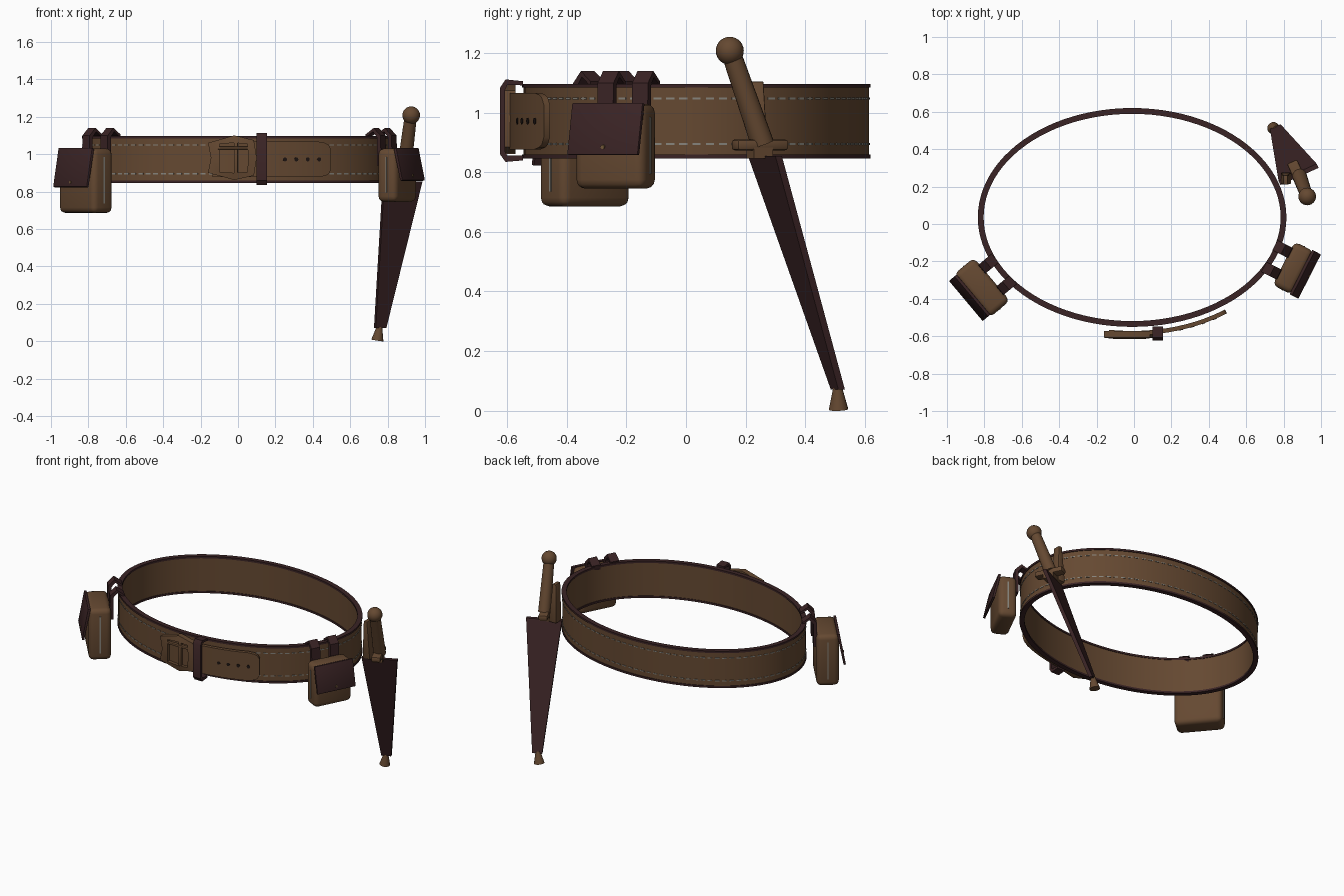
import bpy, bmesh, math
from mathutils import Vector, Matrix

if "Cube" in bpy.data.objects:
    bpy.data.objects.remove(bpy.data.objects["Cube"])

CX, CY, A, B = -0.01, 0.035, 0.82, 0.58   # belt ellipse


def material(name, rgb):
    m = bpy.data.materials.new(name)
    m.diffuse_color = (*rgb, 1)
    m.use_nodes = True
    m.node_tree.nodes["Principled BSDF"].inputs["Base Color"].default_value = m.diffuse_color
    return m


BROWN = material("brown leather", (0.130, 0.066, 0.031))
DARK = material("dark leather", (0.042, 0.017, 0.018))
THREAD = material("grey thread", (0.24, 0.23, 0.20))
BRASS = material("dull brass", (0.17, 0.10, 0.04))
HOLE = material("hole black", (0.012, 0.007, 0.006))


def finish(name, bm, mat, matrix=None, bevel=0, seg=2):
    if bevel:
        bmesh.ops.bevel(bm, geom=bm.edges[:], offset=bevel, segments=seg,
                        profile=0.5, affect='EDGES', clamp_overlap=True)
    if matrix:
        bm.transform(matrix)
    bmesh.ops.recalc_face_normals(bm, faces=bm.faces[:])
    me = bpy.data.meshes.new(name)
    bm.to_mesh(me)
    bm.free()
    ob = bpy.data.objects.new(name, me)
    bpy.context.collection.objects.link(ob)
    me.materials.append(mat)
    bpy.ops.object.select_all(action='DESELECT')
    ob.select_set(True)
    bpy.context.view_layer.objects.active = ob
    bpy.ops.object.shade_smooth_by_angle(angle=math.radians(35))
    return ob


def add_box(bm, lo, hi, matrix=None):
    lo, hi = Vector(lo), Vector(hi)
    m = Matrix.Translation((lo + hi) / 2) @ Matrix.Diagonal((*(hi - lo), 1))
    bmesh.ops.create_cube(bm, size=1, matrix=matrix @ m if matrix else m)


def box(name, lo, hi, mat, matrix=None, bevel=0, seg=2):
    bm = bmesh.new()
    add_box(bm, lo, hi)
    return finish(name, bm, mat, matrix, bevel, seg)


def loft(name, sections, mat, closed=False, matrix=None, bevel=0):
    """Skin equal-length point loops; cap the ends unless closed."""
    bm = bmesh.new()
    rows = [[bm.verts.new(p) for p in s] for s in sections]
    n, k = len(rows), len(rows[0])
    for i in range(n if closed else n - 1):
        a, b = rows[i], rows[(i + 1) % n]
        for j in range(k):
            bm.faces.new((a[j], a[(j + 1) % k], b[(j + 1) % k], b[j]))
    if not closed:
        bm.faces.new(rows[0])
        bm.faces.new(rows[-1])
    return finish(name, bm, mat, matrix, bevel)


def rod(name, p0, p1, r0, r1, mat, sides=20):
    p0, p1 = Vector(p0), Vector(p1)
    d = p1 - p0
    bm = bmesh.new()
    bmesh.ops.create_cone(bm, cap_ends=True, segments=sides, radius1=r0, radius2=r1, depth=d.length)
    q = d.to_track_quat('Z', 'Y').to_matrix().to_4x4()
    return finish(name, bm, mat, Matrix.Translation((p0 + p1) / 2) @ q)


def on_belt(t, d, z):
    n = Vector((math.cos(t) / A, math.sin(t) / B)).normalized()
    return Vector((CX + A * math.cos(t) + d * n.x, CY + B * math.sin(t) + d * n.y, z))


def belt_frame(t, d, z):
    n = math.atan2(math.sin(t) / B, math.cos(t) / A)
    return Matrix.Translation(on_belt(t, d, z)) @ Matrix.Rotation(n, 4, 'Z')


def hoop(name, d0, d1, z0, z1, mat):
    secs = [[on_belt(2 * math.pi * i / 96, d, z) for d, z in ((d0, z0), (d1, z0), (d1, z1), (d0, z1))]
            for i in range(96)]
    loft(name, secs, mat, closed=True)


# belt and its edge trims
hoop("belt", -0.022, 0, 0.855, 1.09, BROWN)
hoop("belt_top_trim", -0.026, 0.005, 1.084, 1.097, DARK)
hoop("belt_bottom_trim", -0.026, 0.005, 0.847, 0.860, DARK)

# stitching, spaced evenly along the belt
fine = [on_belt(2 * math.pi * i / 2000, 0, 0) for i in range(2001)]
arc = [0]
for p, q in zip(fine, fine[1:]):
    arc.append(arc[-1] + (q - p).length)
bm = bmesh.new()
k = 0
for i in range(2000):
    if arc[i] >= k * arc[-1] / 100:
        k += 1
        for z in (0.895, 1.048):
            add_box(bm, (-0.003, -0.014, -0.003), (0.003, 0.014, 0.003),
                    belt_frame(2 * math.pi * i / 2000, 0, z))
finish("belt_stitching", bm, THREAD)

# overlapping strap end with punched holes
cols = [(-0.13 + 0.045 * i, 0.095) for i in range(13)] + [(0.445, 0.088), (0.462, 0.078), (0.474, 0.055)]
secs = []
for x, h in cols:
    t = -math.acos((x - CX) / A)
    secs.append([on_belt(t, d, 0.972 + s * h) for d, s in ((0.027, -1), (0.05, -1), (0.05, 1), (0.027, 1))])
loft("strap_end", secs, BROWN)
for i in range(4):
    f = belt_frame(-math.acos((0.24 + 0.058 * i - CX) / A), 0.05, 0.972)
    rod(f"strap_hole_{i}", f @ Vector((-0.003, 0, 0)), f @ Vector((0.002, 0, 0)), 0.011, 0.011, HOLE, 12)

# buckle: frame, bar and prong
outer = [(-.16, .90), (-.02, .862), (.085, .885), (.1, .98), (.085, 1.075), (-.02, 1.1), (-.16, 1.06), (-.145, .98)]
inner = [(-.1, .905), (-.02, .9), (.05, .905), (.055, .98), (.05, 1.055), (-.02, 1.06), (-.1, 1.055), (-.1, .98)]
secs = [[(o[0], -.572, o[1]), (o[0], -.608, o[1]), (i[0], -.615, i[1]), (i[0], -.572, i[1])]
        for o, i in zip(outer, inner)]
loft("buckle_frame", secs, BROWN, closed=True)
box("buckle_bar", (-.022, -.612, .89), (.0, -.585, 1.07), BROWN, bevel=.005)
box("buckle_prong", (-.11, -.616, 1.025), (.055, -.595, 1.04), BROWN, bevel=.004)

# keeper loop round the strap and belt
ky = [(-.548, .84), (-.606, .835), (-.624, .86), (-.624, 1.085), (-.606, 1.112), (-.548, 1.106)]
ki = [(-.548, .856), (-.6, .856), (-.607, .868), (-.607, 1.077), (-.6, 1.094), (-.548, 1.092)]
loft("strap_keeper", [[(x, y, z) for y, z in ky + ki[::-1]] for x in (.098, .155)], DARK)


# belt pouches: local x points outward, local y runs along the belt
def pouch(side, origin, angle, depth, half, z0, z1, flap_z, flap_half):
    m = Matrix.Translation((*origin, 0)) @ Matrix.Rotation(math.radians(angle), 4, 'Z')
    box(side + "_pouch_body", (0, -half, z0), (depth, half, z1), BROWN, m, 0.03, 3)
    top, low = depth - 0.012, depth + 0.028
    prof = [(top, 1.03), (top + .016, 1.033), (low + .014, flap_z), (low, flap_z - .003)]
    loft(side + "_pouch_flap", [[(x, y, z) for x, z in prof] for y in (-flap_half, flap_half)], DARK, matrix=m, bevel=.003)
    rod(side + "_pouch_snap", m @ Vector((low, 0, flap_z + .025)), m @ Vector((low + .013, 0, flap_z + .025)),
        .009, .007, BRASS, 12)
    loop = [(.01, .94), (.005, 1.1), (-.035, 1.14), (-.085, 1.105), (-.08, 1.07),
            (-.072, 1.098), (-.04, 1.12), (-.016, 1.09), (-.016, .94)]
    for i, s in enumerate((-1, 1)):
        c = s * half * 0.5
        loft(f"{side}_pouch_loop_{i}", [[(x, y, z) for x, z in loop] for y in (c - .03, c + .03)], DARK, matrix=m)
        e = s * half
        box(f"{side}_pouch_seam_{i}", (depth * .5 - .004, e - .003, z0 + .05), (depth * .5 + .004, e + .003, z1 - .045), THREAD, m)


pouch("right", (0.80, -0.21), -27, 0.115, 0.13, 0.745, 1.03, 0.86, 0.133)
pouch("left", (-0.76, -0.295), 220, 0.14, 0.15, 0.685, 1.03, 0.825, 0.14)

# dagger sheath, flat and tapered
u, n = Vector((.91, .41, 0)), Vector((.41, -.91, 0))


def sheath_section(c, w, t):
    c = Vector(c)
    return [c - u * w - n * t, c + u * w - n * t, c + u * w + n * t, c - u * w + n * t]


loft("sheath", [sheath_section((.88, .265, .855), .112, .012), sheath_section((.76, .51, .07), .031, .012)], DARK)
rod("sheath_tip", (.745, .512, 0), (.757, .509, .078), .033, .014, BROWN, 16).location.z = 0.004

# dagger guard, grip and pommel
guard = Matrix.Translation((.883, .248, .892)) @ Matrix.Rotation(math.atan2(.91, -.41), 4, 'Z')
box("dagger_guard", (-.094, -.03, -.018), (.094, .03, .018), BROWN, guard, .01)
box("dagger_collar", (-.035, -.03, -.045), (.035, .03, 0), BROWN, guard)
rod("dagger_grip", (.885, .257, .895), (.922, .155, 1.19), .039, .033, BROWN)
bm = bmesh.new()
bmesh.ops.create_uvsphere(bm, u_segments=24, v_segments=14, radius=.047)
finish("dagger_pommel", bm, BROWN, Matrix.Translation((.926, .147, 1.208)))

# hanger joining the sheath to the belt
loft("sheath_hanger", [[(.785, .215, .85), (.84, .215, .85), (.84, .275, .85), (.785, .275, .85)],
                       [(.797, .21, 1.105), (.822, .21, 1.105), (.822, .26, 1.105), (.797, .26, 1.105)]], BROWN, bevel=.004)
